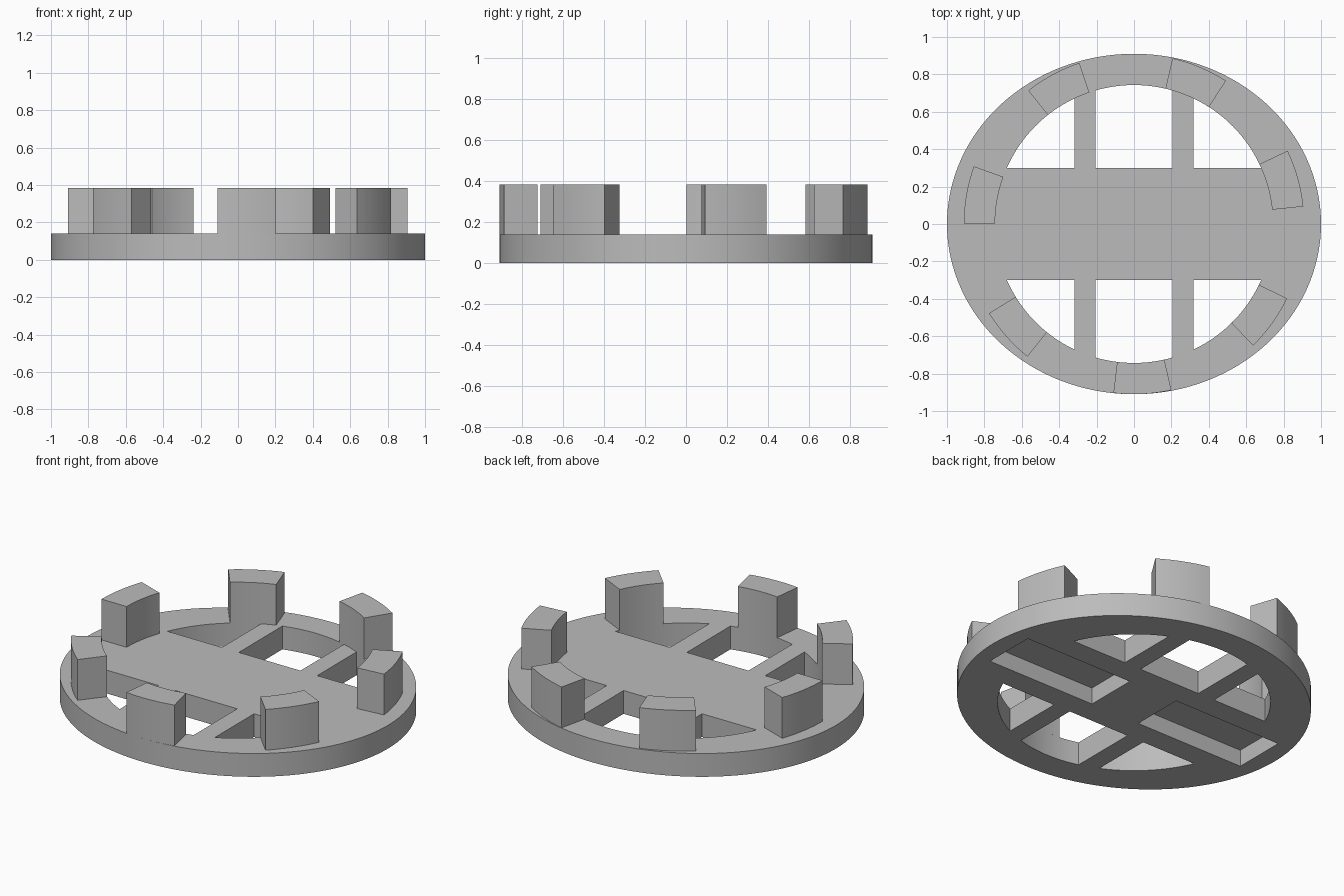
import bpy
import bmesh
from math import acos, asin, cos, sin, sqrt, pi, radians, tau

cube = bpy.data.objects.get("Cube")
if cube:
    bpy.data.objects.remove(cube)

PLATE_TOP, TOOTH_TOP = 0.14, 0.385
R_IN, R_OUT = 0.743, 0.91
BAND = 0.30                      # half depth of the solid middle band
BAR_IN, BAR_OUT = 0.205, 0.317   # edges of the narrow bars

grey = bpy.data.materials.new("grey")
grey.use_nodes = True
color = (0.5, 0.5, 0.5, 1)
grey.diffuse_color = color
grey.node_tree.nodes["Principled BSDF"].inputs["Base Color"].default_value = color


def prism(name, outline, z0, z1):
    """Extrude a counter-clockwise outline from z0 to z1."""
    bm = bmesh.new()
    face = bm.faces.new([bm.verts.new((x, y, z0)) for x, y in outline])
    top = bmesh.ops.extrude_face_region(bm, geom=[face])["geom"]
    verts = [v for v in top if isinstance(v, bmesh.types.BMVert)]
    bmesh.ops.translate(bm, verts=verts, vec=(0, 0, z1 - z0))
    bmesh.ops.recalc_face_normals(bm, faces=bm.faces)
    mesh = bpy.data.meshes.new(name)
    bm.to_mesh(mesh)
    bm.free()
    obj = bpy.data.objects.new(name, mesh)
    bpy.context.collection.objects.link(obj)
    mesh.materials.append(grey)
    return obj


def arc(radius, a0, a1, steps):
    return [(radius * cos(a0 + (a1 - a0) * i / steps),
             radius * sin(a0 + (a1 - a0) * i / steps)) for i in range(steps + 1)]


def smooth(obj):
    bpy.ops.object.select_all(action="DESELECT")
    obj.select_set(True)
    bpy.context.view_layer.objects.active = obj
    bpy.ops.object.shade_smooth_by_angle(angle=radians(30))


# Oval plate
plate = prism("base_plate", [(cos(tau * i / 128), R_OUT * sin(tau * i / 128))
                             for i in range(128)], 0, PLATE_TOP)

# Window cutters: arc-topped openings between the bars
corner = asin(BAND / R_IN)
cutters = []
for side in (1, -1):
    middle = [(-BAR_IN, BAND), (BAR_IN, BAND)] + arc(
        R_IN, acos(BAR_IN / R_IN), pi - acos(BAR_IN / R_IN), 12)
    cutters.append(prism("window_cutter", [(x, y * side) for x, y in middle], -0.1, 0.3))
    for mirror in (1, -1):
        outer = [(BAR_OUT, BAND)] + arc(R_IN, corner, acos(BAR_OUT / R_IN), 16)
        cutters.append(prism("window_cutter",
                             [(x * mirror, y * side) for x, y in outer], -0.1, 0.3))

# Shallow rectangular pockets in the underside
for mirror in (1, -1):
    box = [(0.165, -0.16), (0.89, -0.16), (0.89, 0.16), (0.165, 0.16)]
    cutters.append(prism("pocket_cutter", [(x * mirror, y) for x, y in box], -0.1, 0.1))

bpy.context.view_layer.objects.active = plate
for cutter in cutters:
    mod = plate.modifiers.new("cut", "BOOLEAN")
    mod.operation = "DIFFERENCE"
    mod.solver = "EXACT"
    mod.object = cutter
    bpy.ops.object.modifier_apply(modifier=mod.name)
    bpy.data.objects.remove(cutter)
smooth(plate)

# Seven curved teeth standing on the rim
half = radians(9.8)
for i in range(7):
    mid = radians(15.7) + tau * i / 7
    outline = arc(R_OUT, mid - half, mid + half, 8) + arc(R_IN, mid + half, mid - half, 8)
    smooth(prism(f"tooth_{i + 1}", outline, PLATE_TOP, TOOTH_TOP))
